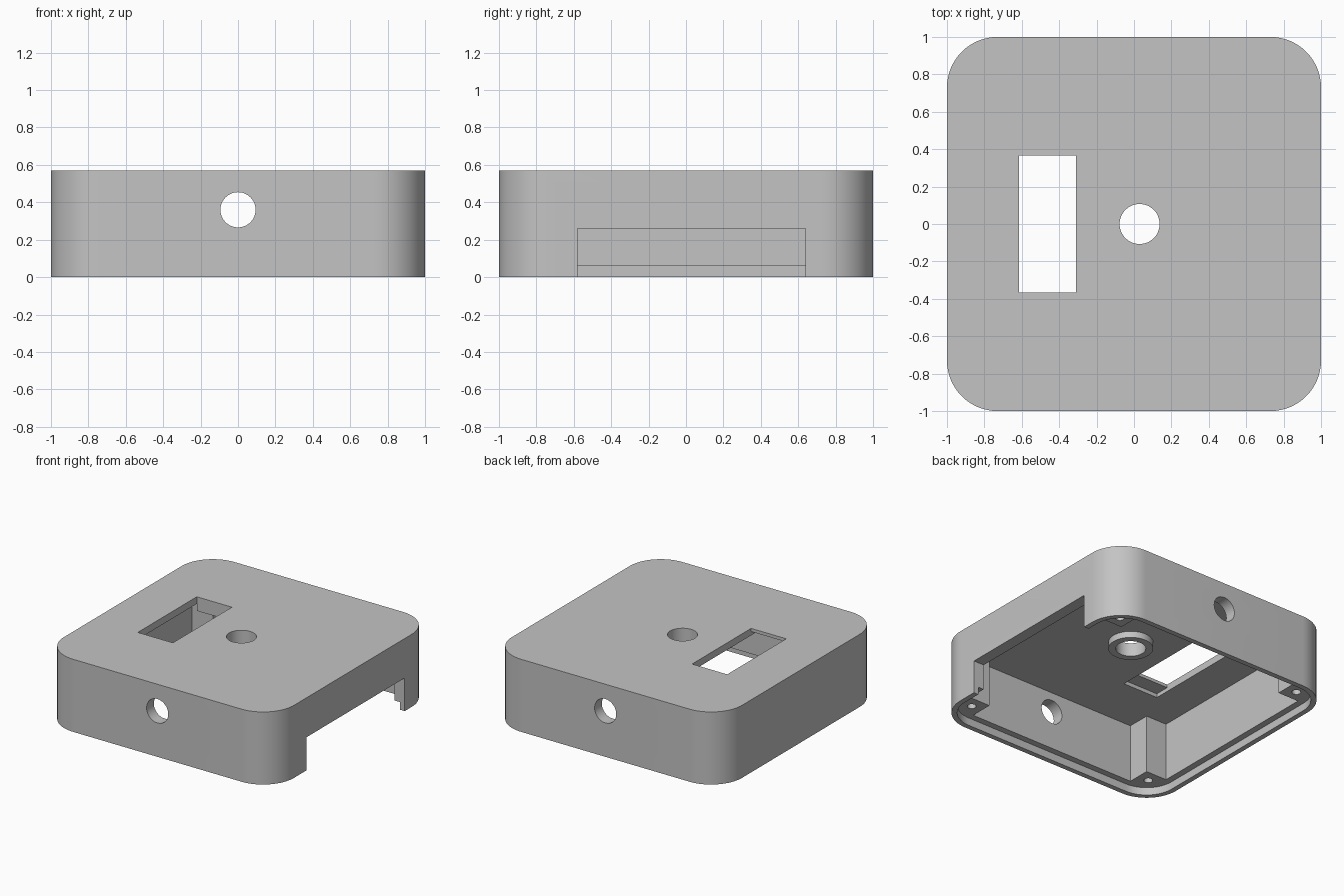
import bpy, bmesh, math
from mathutils import Matrix

old = bpy.data.objects.get("Cube")
if old:
    bpy.data.objects.remove(old, do_unlink=True)

grey = bpy.data.materials.new("plain grey")
grey.use_nodes = True
grey.diffuse_color = (0.55, 0.55, 0.55, 1)
grey.node_tree.nodes["Principled BSDF"].inputs["Base Color"].default_value = (0.55, 0.55, 0.55, 1)

CEILING = 0.515   # underside of the top plate
HEIGHT = 0.57
LEDGE = 0.06      # depth of the recess for the base cover


def prism(name, outline, z0, z1):
    """Extrude a flat outline from z0 up to z1."""
    bm = bmesh.new()
    face = bm.faces.new([bm.verts.new((x, y, z0)) for x, y in outline])
    top = bmesh.ops.extrude_face_region(bm, geom=[face])["geom"]
    bmesh.ops.translate(bm, vec=(0, 0, z1 - z0),
                        verts=[v for v in top if isinstance(v, bmesh.types.BMVert)])
    bmesh.ops.recalc_face_normals(bm, faces=bm.faces)
    return finish(name, bm)


def finish(name, bm):
    mesh = bpy.data.meshes.new(name)
    bm.to_mesh(mesh)
    bm.free()
    mesh.materials.append(grey)
    obj = bpy.data.objects.new(name, mesh)
    bpy.context.collection.objects.link(obj)
    return obj


def rounded(half, radius, steps=16):
    pts = []
    for q, (sx, sy) in enumerate([(1, 1), (-1, 1), (-1, -1), (1, -1)]):
        for i in range(steps + 1):
            a = (q + i / steps) * math.pi / 2
            pts.append((sx * (half - radius) + radius * math.cos(a),
                        sy * (half - radius) + radius * math.sin(a)))
    return pts


def rect(x0, x1, y0, y1):
    return [(x0, y0), (x1, y0), (x1, y1), (x0, y1)]


def disc(x, y, r, n=48):
    return [(x + r * math.cos(i * math.tau / n), y + r * math.sin(i * math.tau / n))
            for i in range(n)]


def combine(target, tool, operation):
    """Apply a boolean and remove the tool."""
    tool.hide_render = True
    mod = target.modifiers.new(tool.name, 'BOOLEAN')
    mod.operation, mod.object, mod.solver = operation, tool, 'EXACT'
    bpy.context.view_layer.objects.active = target
    bpy.ops.object.modifier_apply(modifier=mod.name)
    bpy.data.objects.remove(tool, do_unlink=True)


# Outer shell
case = prism("case_cover", rounded(1.0, 0.27), 0, HEIGHT)

# Recess for the base cover, and the cavity that leaves a square post in each corner
combine(case, prism("cover_recess", rounded(0.96, 0.23), -0.1, LEDGE), 'DIFFERENCE')
w, s = 0.91, 0.73
quarter = [(w, s), (s, s), (s, w)]
cavity = []
for k in range(4):
    c, d = [(1, 0), (0, 1), (-1, 0), (0, -1)][k]
    cavity += [(x * c - y * d, x * d + y * c) for x, y in quarter]
combine(case, prism("cavity", cavity, -0.1, CEILING), 'DIFFERENCE')

# Boss around the top hole and a rib beside the window
combine(case, prism("boss", disc(0.03, 0, 0.16), 0.465, 0.54), 'UNION')
combine(case, prism("window_rib", rect(-0.615, -0.31, 0.367, 0.41), 0.46, 0.54), 'UNION')

# Top openings, with a shallow pocket at one end of the window
combine(case, prism("top_hole", disc(0.03, 0, 0.107), 0.3, 0.8), 'DIFFERENCE')
combine(case, prism("window", rect(-0.615, -0.31, -0.365, 0.367), 0.3, 0.8), 'DIFFERENCE')
combine(case, prism("window_pocket", rect(-0.615, -0.31, -0.48, -0.3), 0.4, 0.545), 'DIFFERENCE')

# Slot in the left side wall
combine(case, prism("side_slot", rect(0.87, 1.2, -0.58, 0.64), -0.2, 0.26), 'DIFFERENCE')

# Round hole through the front and back walls
drill = prism("cable_hole", disc(0, 0, 0.094), -1.2, 1.2)
drill.data.transform(Matrix.Translation((0, 0, 0.36)) @ Matrix.Rotation(math.pi / 2, 4, 'X'))
combine(case, drill, 'DIFFERENCE')

# Screw holes in the corner posts
for sx in (-1, 1):
    for sy in (-1, 1):
        screw = prism("screw_hole", disc(sx * 0.82, sy * 0.82, 0.032, 24), -0.1, 0.35)
        combine(case, screw, 'DIFFERENCE')

# Smooth the curved walls, keep the edges sharp
bpy.ops.object.select_all(action='DESELECT')
case.select_set(True)
bpy.context.view_layer.objects.active = case
bpy.ops.object.shade_smooth_by_angle(angle=math.radians(30))
